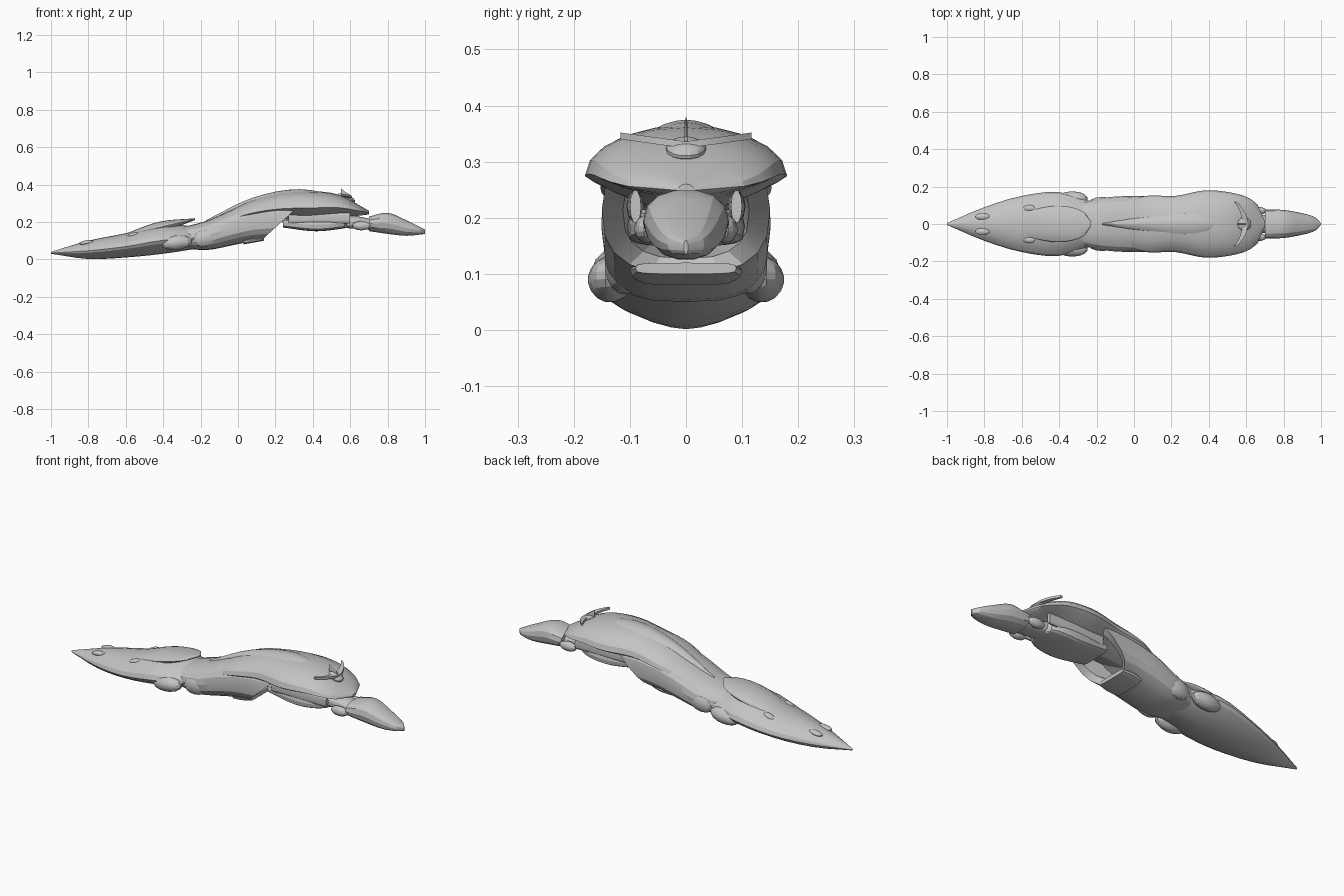
import bpy, bmesh, math

default_cube = bpy.data.objects.get("Cube")
if default_cube:
    bpy.data.objects.remove(default_cube, do_unlink=True)

hull_grey = bpy.data.materials.new("hull_grey")
hull_grey.use_nodes = True
grey = (.55, .55, .55, 1)
hull_grey.diffuse_color = grey
for node in hull_grey.node_tree.nodes:
    if node.type == 'BSDF_PRINCIPLED':
        node.inputs["Base Color"].default_value = grey


def finish(name, bm):
    """Turn a bmesh into a shaded object with the hull material."""
    bmesh.ops.recalc_face_normals(bm, faces=bm.faces)
    mesh = bpy.data.meshes.new(name)
    bm.to_mesh(mesh)
    bm.free()
    mesh.materials.append(hull_grey)
    part = bpy.data.objects.new(name, mesh)
    bpy.context.collection.objects.link(part)
    bpy.ops.object.select_all(action='DESELECT')
    part.select_set(True)
    bpy.context.view_layer.objects.active = part
    bpy.ops.object.shade_smooth_by_angle(angle=math.radians(20))
    return part


def skin(name, rings):
    """Join matching rings of points with quads and cap both ends."""
    bm = bmesh.new()
    loops = [[bm.verts.new(point) for point in ring] for ring in rings]
    for near, far in zip(loops, loops[1:]):
        for i in range(len(near)):
            bm.faces.new((near[i - 1], near[i], far[i], far[i - 1]))
    bm.faces.new(loops[0])
    bm.faces.new(loops[-1])
    return finish(name, bm)


def flow(values, u):
    """Smooth curve through evenly spaced values, for u from zero to one."""
    if len(values) == 1:
        return values[0]
    first = 2 * values[0] - values[1]
    last = 2 * values[-1] - values[-2]
    padded = [first, *values, last]
    spans = len(values) - 1
    i = min(int(u * spans), spans - 1)
    t = u * spans - i
    a, b, c, d = padded[i:i + 4]
    start, end = (c - a) / 2, (d - b) / 2
    bend = 3 * (c - b) - 2 * start - end
    twist = 2 * (b - c) + start + end
    return b + t * (start + t * (bend + t * twist))


def signed_power(value, exponent):
    return math.copysign(abs(value) ** exponent, value)


def sections(start, end, width, low, high, belt=.5, over=1, under=1,
             nose=None, slant=0, steps=12, sides=20):
    """Superellipse rings along x; nose rounds the far end in plan."""
    rings = []
    for step in range(steps + 1):
        u = step / steps
        half = flow(width, u)
        if nose:
            half *= max(1 - u ** nose, .01) ** .5
        bottom, top = flow(low, u), flow(high, u)
        middle = bottom + belt * (top - bottom)
        ring = []
        for k in range(sides):
            angle = math.tau * k / sides
            c, s = math.cos(angle), math.sin(angle)
            exponent, reach = (over, top - middle) if s >= 0 else (under, middle - bottom)
            rise = reach * signed_power(s, exponent)
            x = start + u * (end - start) + slant * u * u * rise
            ring.append((x, half * signed_power(c, over if s >= 0 else under), middle + rise))
        rings.append(ring)
    return rings


def loft(name, *profile, **shape):
    return skin(name, sections(*profile, **shape))


def ellipsoid(name, centre, radii, tilt=0):
    bm = bmesh.new()
    bmesh.ops.create_uvsphere(bm, u_segments=14, v_segments=9, radius=1)
    bmesh.ops.scale(bm, vec=radii, verts=bm.verts)
    part = finish(name, bm)
    part.location = centre
    part.rotation_euler.y = tilt


# Pointed tail hull with a shallow keel
loft("tail_hull", -1, -.2,
     width=(.005, .09, .15, .17, .11),
     low=(.03, .002, .01, .03, .06),
     high=(.04, .1, .14, .19, .17),
     belt=.45, over=1.1, under=1.25)

# Raised hood with a rounded trailing lip
loft("tail_hood", -.62, -.23,
     width=(.06, .1, .11),
     low=(.11, .14, .21),
     high=(.13, .2, .22),
     nose=4, over=1.1)

# Boxy middle hull ending in a slanted, hollow intake
rings = sections(-.3, .25,
                 width=(.11, .14, .15, .15, .15),
                 low=(.06, .05, .07, .09, .1),
                 high=(.17, .21, .28, .32, .33),
                 over=.85, under=.75, slant=1.1)
mouth_height = .21
for depth, shrink in ((.01, .75), (.15, .6)):
    rings.append([(x - depth, y * shrink, mouth_height + (z - mouth_height) * shrink)
                  for x, y, z in rings[12]])
skin("middle_hull", rings)

# Chin lip below the intake
loft("chin_lip", .03, .14, width=(.09, .1, .09), low=(.08, .1), high=(.12,),
     over=.5, under=.5, steps=4, sides=16)

# Arched canopy with a pinched underside
loft("canopy", -.1, .7,
     width=(.1, .15, .15, .18, .17, .15),
     low=(.16, .19, .2, .2, .22, .24),
     high=(.23, .31, .355, .365, .345, .26),
     belt=.45, under=1.7, nose=12, steps=20)

# Tapered spine ridge along the back
loft("spine_ridge", -.17, .58,
     width=(.005, .04, .06, .01),
     low=(.19, .29, .33, .31),
     high=(.21, .33, .375, .33),
     over=1.25, sides=16)

# Flat-bottomed pod and neck beneath the canopy
loft("belly_pod", .24, .6, width=(.09, .105, .1), low=(.17, .15, .17), high=(.22,),
     over=.6, under=.45, nose=10, sides=16)
loft("neck", .54, .74, width=(.06, .045), low=(.17, .155), high=(.25, .21),
     under=.7, steps=3)

# Blunt-backed head with a rounded snout
loft("head", .7, 1,
     width=(.077, .075, .058, .035),
     low=(.15, .135, .125, .135),
     high=(.23, .25, .21, .16),
     over=.85, under=.9, nose=12, sides=14)

# Curved crest blade, swept back at the tips
blade = []
for step in range(-6, 7):
    u = step / 6
    x, y, z = .61 - .06 * u * u, .117 * u, .33 + .016 * abs(u)
    back = x - .03 + .018 * u * u
    bottom, top = z - .006, z + .006
    blade.append([(x, y, bottom), (x, y, top), (back, y, top), (back, y, bottom)])
skin("crest_blade", blade)
ellipsoid("crest_mount", (.59, 0, .323), (.04, .036, .017), tilt=.4)
loft("crest_fin", .55, .6, width=(.003,), low=(.33,), high=(.38, .36, .345),
     steps=4, sides=8)

# Paired details on both flanks
for side, word in ((1, "left"), (-1, "right")):
    ellipsoid(word + "_hip", (-.33, side * .135, .09), (.085, .04, .04), tilt=-.1)
    ellipsoid(word + "_shoulder", (-.17, side * .11, .115), (.075, .035, .05), tilt=-.2)
    ellipsoid(word + "_rear_vent", (-.81, side * .04, .09), (.04, .018, .012), tilt=-.15)
    ellipsoid(word + "_front_vent", (-.56, side * .084, .13), (.034, .018, .013), tilt=-.3)
    ellipsoid(word + "_cheek", (.66, side * .07, .18), (.05, .022, .025))
    # Narrow strut linking pod and canopy
    strut = loft(word + "_strut", .27, .6, width=(.01, .016, .01), low=(.19,), high=(.25,),
                 steps=6, sides=10)
    strut.location.y = side * .09
